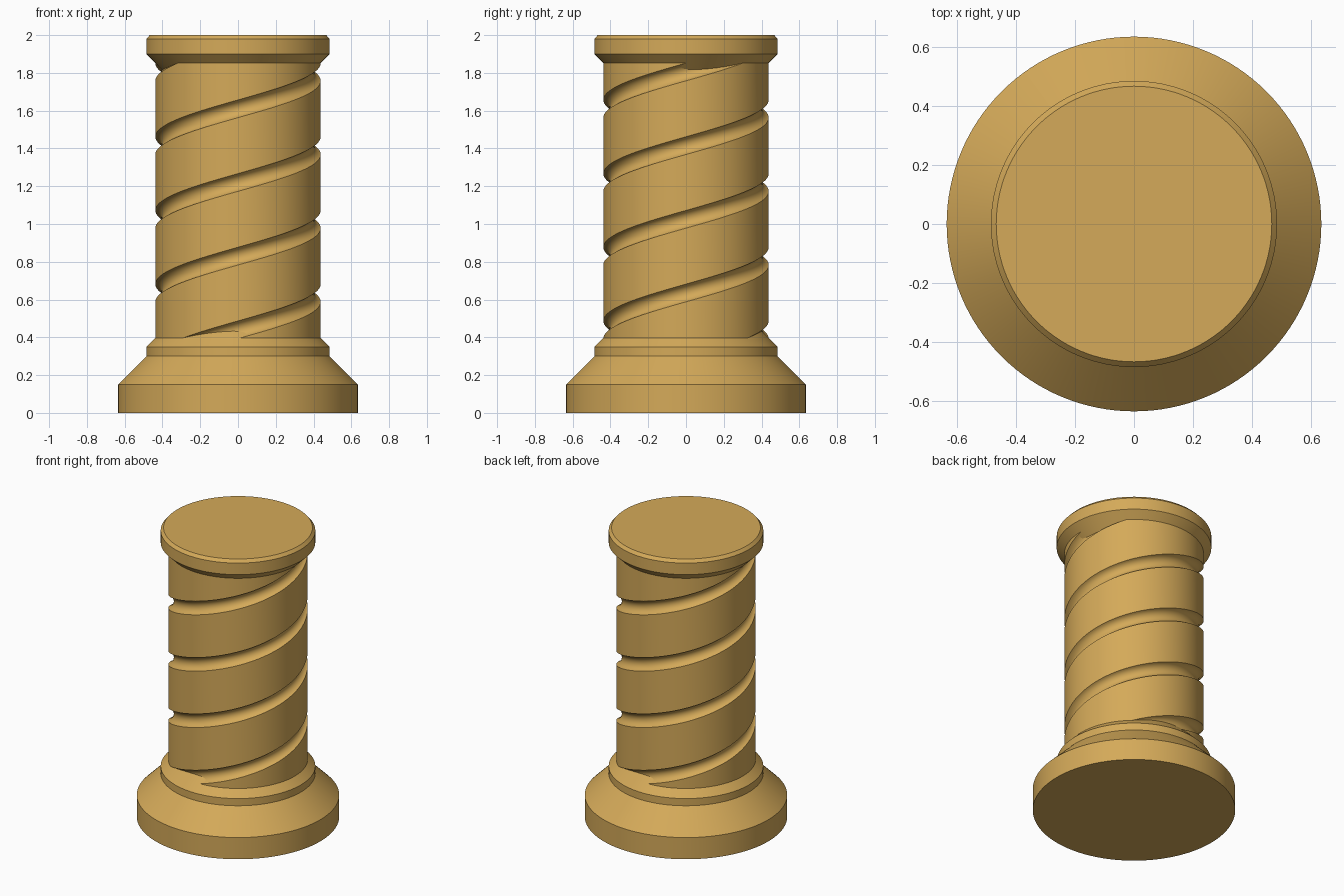
import bpy, bmesh, math

if "Cube" in bpy.data.objects:
    bpy.data.objects.remove(bpy.data.objects["Cube"])

SEG = 128            # sides around every turned part
R = 0.4375           # shaft radius
STEP = 0.39          # height between neighbouring grooves (two-start spiral)
HALF_W, DEPTH = 0.047, 0.035
GROOVE_Z = 0.635     # groove centre height on the +x side

brass = bpy.data.materials.new("warm_brass")
brass.diffuse_color = (0.66, 0.40, 0.10, 1)
brass.use_nodes = True
brass.node_tree.nodes["Principled BSDF"].inputs["Base Color"].default_value = brass.diffuse_color


def finish(name, bm):
    """Turn a bmesh into a named, smooth-shaded object."""
    bmesh.ops.recalc_face_normals(bm, faces=bm.faces)
    me = bpy.data.meshes.new(name)
    bm.to_mesh(me)
    bm.free()
    me.materials.append(brass)
    ob = bpy.data.objects.new(name, me)
    bpy.context.collection.objects.link(ob)
    bpy.ops.object.select_all(action='DESELECT')
    ob.select_set(True)
    bpy.context.view_layer.objects.active = ob
    bpy.ops.object.shade_smooth_by_angle(angle=math.radians(30))
    return ob


def lathe(name, profile):
    """Closed turned solid from (radius, height) points."""
    bm = bmesh.new()
    rings = [[bm.verts.new((r * math.cos(2 * math.pi * k / SEG),
                            r * math.sin(2 * math.pi * k / SEG), z))
              for k in range(SEG)] for r, z in profile]
    for a, b in zip(rings, rings[1:]):
        for k in range(SEG):
            n = (k + 1) % SEG
            bm.faces.new((a[k], a[n], b[n], b[k]))
    bm.faces.new(rings[0][::-1])
    bm.faces.new(rings[-1])
    return finish(name, bm)


# Stepped base and flared cap; their cones run on into the grooves
lathe("base", [(0.635, 0), (0.635, 0.15), (0.485, 0.30), (0.485, 0.35), (0.395, 0.44)])
lathe("cap", [(0.395, 1.81), (0.485, 1.90), (0.485, 1.98), (0.467, 2.0)])

# Groove cross-section: circular arc, followed by the plain band above it
arc_r = (HALF_W ** 2 + DEPTH ** 2) / (2 * DEPTH)
arc_c = R - DEPTH + arc_r
half_ang = math.asin(HALF_W / arc_r)
section = []
for i in range(13):
    a = half_ang * (i / 6 - 1)
    section.append((arc_c - arc_r * math.cos(a), arc_r * math.sin(a)))
M = len(section)

# Spiral shaft: columns of the section climb two steps per turn
bm = bmesh.new()
rows = 9 * M
cols = []
for k in range(SEG):
    t = 2 * math.pi * k / SEG
    col = []
    for j in range(rows):
        r, dz = section[j % M]
        z = GROOVE_Z + STEP * (j // M - 4 + k * 2 / SEG) + dz
        col.append(bm.verts.new((r * math.cos(t), r * math.sin(t), z)))
    cols.append(col)
for k in range(SEG):
    last = k == SEG - 1
    nxt, shift = (cols[0], 2 * M) if last else (cols[k + 1], 0)
    for j in range(rows - 1 - shift):
        bm.faces.new((cols[k][j], nxt[j + shift], nxt[j + 1 + shift], cols[k][j + 1]))

# Trim the ends inside base and cap
for z, s in ((0.37, -1), (1.88, 1)):
    bmesh.ops.bisect_plane(bm, geom=bm.verts[:] + bm.edges[:] + bm.faces[:],
                           plane_co=(0, 0, z), plane_no=(0, 0, s), clear_outer=True)
finish("spiral_shaft", bm)
